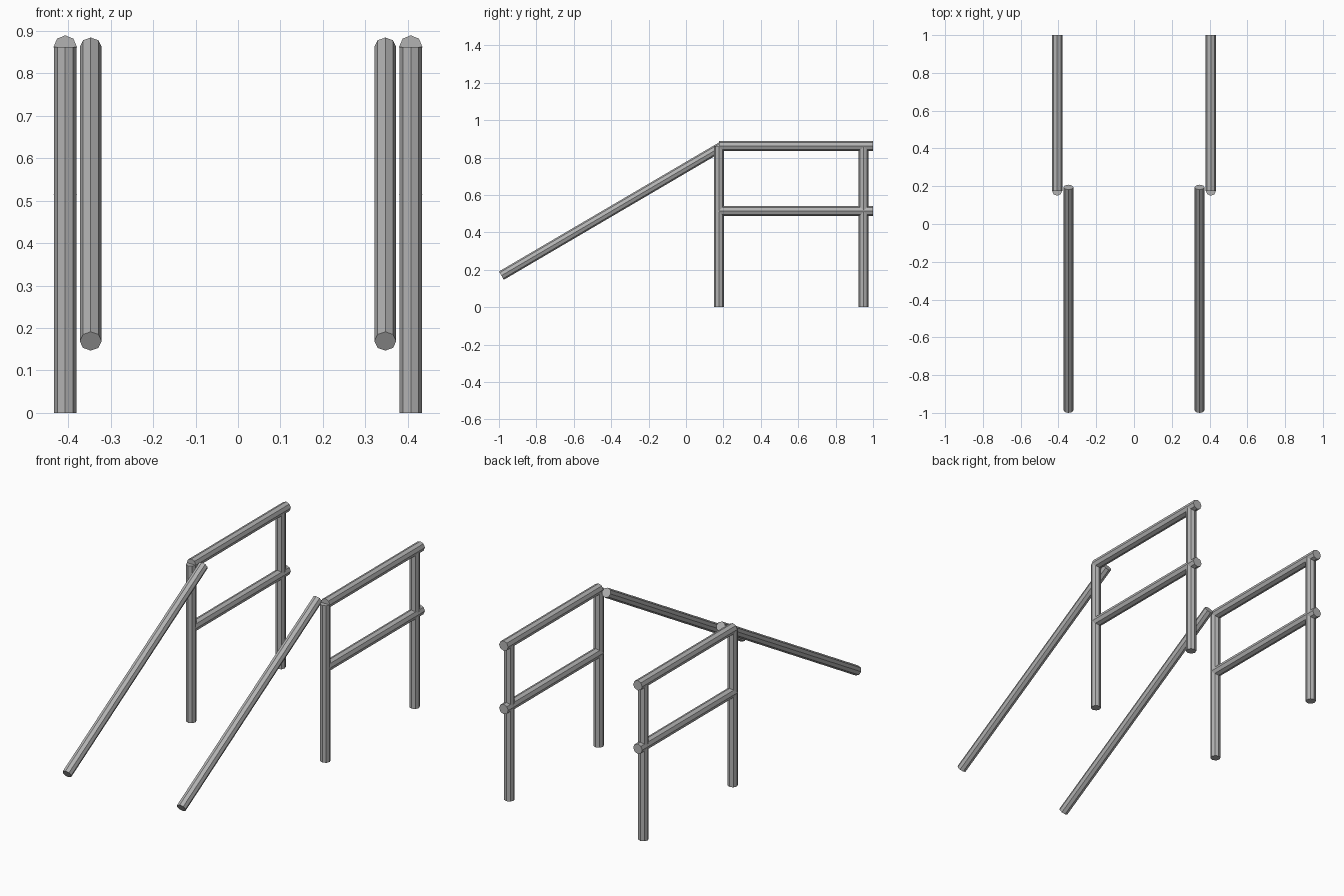
import bpy
from mathutils import Vector

cube = bpy.data.objects.get("Cube")
if cube:
    bpy.data.objects.remove(cube, do_unlink=True)

steel = bpy.data.materials.new("grey_steel")
steel.use_nodes = True
GREY = (0.45, 0.45, 0.45, 1)
steel.diffuse_color = GREY
steel.node_tree.nodes["Principled BSDF"].inputs["Base Color"].default_value = GREY


def tube(name, start, end, radius):
    """Eight-sided capped tube between two points."""
    a, b = Vector(start), Vector(end)
    axis = b - a
    bpy.ops.mesh.primitive_cylinder_add(vertices=8, radius=radius,
                                        depth=axis.length, location=(a + b) / 2)
    obj = bpy.context.object
    obj.name = name
    obj.rotation_euler = Vector((0, 0, 1)).rotation_difference(axis).to_euler()
    obj.data.materials.append(steel)


FRONT_Y, REAR_Y, BACK_Y = 0.176, 0.95, 1.0
TOP_Z, MID_Z = 0.862, 0.514

for side, s in (("left", 1), ("right", -1)):
    x = s * 0.407
    # Upright posts
    tube(f"{side}_front_post", (x, FRONT_Y, 0), (x, FRONT_Y, TOP_Z), 0.0265)
    tube(f"{side}_rear_post", (x, REAR_Y, 0), (x, REAR_Y, TOP_Z), 0.0265)
    # Level rails
    tube(f"{side}_top_rail", (x, FRONT_Y, TOP_Z), (x, BACK_Y, TOP_Z), 0.0275)
    tube(f"{side}_middle_rail", (x, FRONT_Y, MID_Z), (x, BACK_Y, MID_Z), 0.0275)
    # Sloping handrail, set inside the posts
    hx = s * 0.347
    tube(f"{side}_sloping_handrail", (hx, -0.987, 0.169), (hx, 0.195, 0.862), 0.0258)
